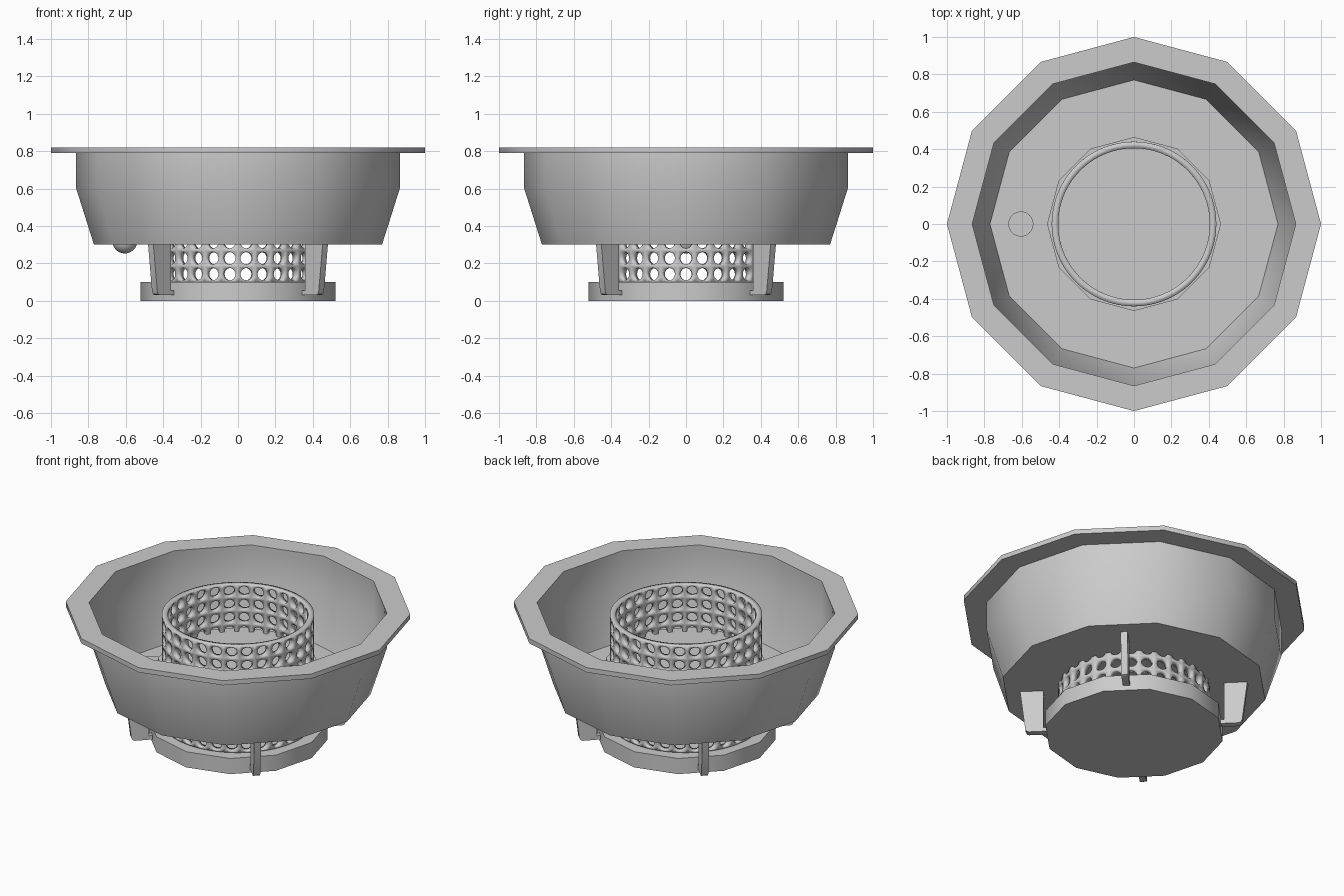
import bpy, bmesh
from math import cos, sin, pi, radians, sqrt

if "Cube" in bpy.data.objects:
    bpy.data.objects.remove(bpy.data.objects["Cube"])


def finish(name, bm, angle=35, recalc=True):
    bmesh.ops.remove_doubles(bm, verts=bm.verts, dist=1e-5)
    if recalc:
        bmesh.ops.recalc_face_normals(bm, faces=bm.faces)
    me = bpy.data.meshes.new(name)
    bm.to_mesh(me)
    bm.free()
    me.shade_smooth()
    me.set_sharp_from_angle(angle=radians(angle))
    ob = bpy.data.objects.new(name, me)
    bpy.context.collection.objects.link(ob)
    return ob


def lathe(name, profile, n=12, x=0, cap_start=False, cap_end=False, recalc=True):
    """Spin an (r, z) profile around a vertical axis at the given x."""
    bm = bmesh.new()
    rings = [[bm.verts.new((x + r * cos(2 * pi * i / n), r * sin(2 * pi * i / n), z))
              for i in range(n)] for r, z in profile]
    for a, b in zip(rings, rings[1:]):
        for i in range(n):
            j = (i + 1) % n
            bm.faces.new((a[i], a[j], b[j], b[i]))
    if cap_start:
        bm.faces.new(rings[0][::-1])
    if cap_end:
        bm.faces.new(rings[-1])
    return finish(name, bm, recalc=recalc)


# twelve-sided bowl: thin wall with a flat floor
lathe("bowl", [(0.77, 0.30), (0.865, 0.60), (0.865, 0.79)], cap_start=True, recalc=False)

# flat flange around the top of the bowl
lathe("rim", [(0.865, 0.79), (1.0, 0.79), (1.0, 0.82), (0.865, 0.82), (0.865, 0.79)])

# base plate and the raised centre platform
lathe("base_plate", [(0.52, 0.0), (0.52, 0.10)], cap_start=True, cap_end=True)
lathe("platform", [(0.465, 0.30), (0.465, 0.48)], cap_start=True, cap_end=True)

# round-bottomed plug in the bowl floor
R = 0.067
plug = [(R * sin(a), 0.32 - R * cos(a)) for a in [radians(d) for d in (8, 25, 42, 58, 74, 90)]]
lathe("plug", plug, n=32, x=-0.605, cap_start=True, cap_end=True)

# perforated basket: a ring of square cells, each with a round hole
COLS, ROWS, SEG = 30, 8, 16
RAD, HOLE, Z0, Z1 = 0.44, 0.033, 0.10, 0.78
half_w, half_h = pi / COLS, (Z1 - Z0) / ROWS / 2
bm = bmesh.new()


def on_wall(u, z):
    return bm.verts.new((RAD * cos(u), RAD * sin(u), z))


for c in range(COLS):
    for r in range(ROWS):
        u, z = 2 * half_w * c, Z0 + half_h * (2 * r + 1)
        hole, cell = [], []
        for i in range(SEG):
            a = 2 * pi * i / SEG
            ca, sa = cos(a), sin(a)
            m = max(abs(ca), abs(sa))
            hole.append(on_wall(u + HOLE / RAD * ca, z + HOLE * sa))
            cell.append(on_wall(u + half_w * ca / m, z + half_h * sa / m))
        for i in range(SEG):
            j = (i + 1) % SEG
            bm.faces.new((hole[i], cell[i], cell[j], hole[j]))
basket = finish("basket", bm, recalc=False)
mod = basket.modifiers.new("wall_thickness", "SOLIDIFY")
mod.thickness = 0.035
mod.offset = -1

# four hooked legs on the diagonals, holding the base plate
leg = [(0.525, 0.30), (0.66, 0.30), (0.63, 0.05), (0.622, 0.035), (0.61, 0.03),
       (0.505, 0.03), (0.505, 0.055), (0.525, 0.055)]
for k, name in enumerate(("back_right", "back_left", "front_left", "front_right")):
    a = pi / 4 + k * pi / 2
    bm = bmesh.new()
    sides = [[bm.verts.new((r * cos(a) - t * sin(a), r * sin(a) + t * cos(a), z))
              for r, z in leg] for t in (-0.02, 0.02)]
    bm.faces.new(sides[0])
    bm.faces.new(sides[1][::-1])
    for i in range(len(leg)):
        j = (i + 1) % len(leg)
        bm.faces.new((sides[0][i], sides[0][j], sides[1][j], sides[1][i]))
    finish("leg_" + name, bm)
